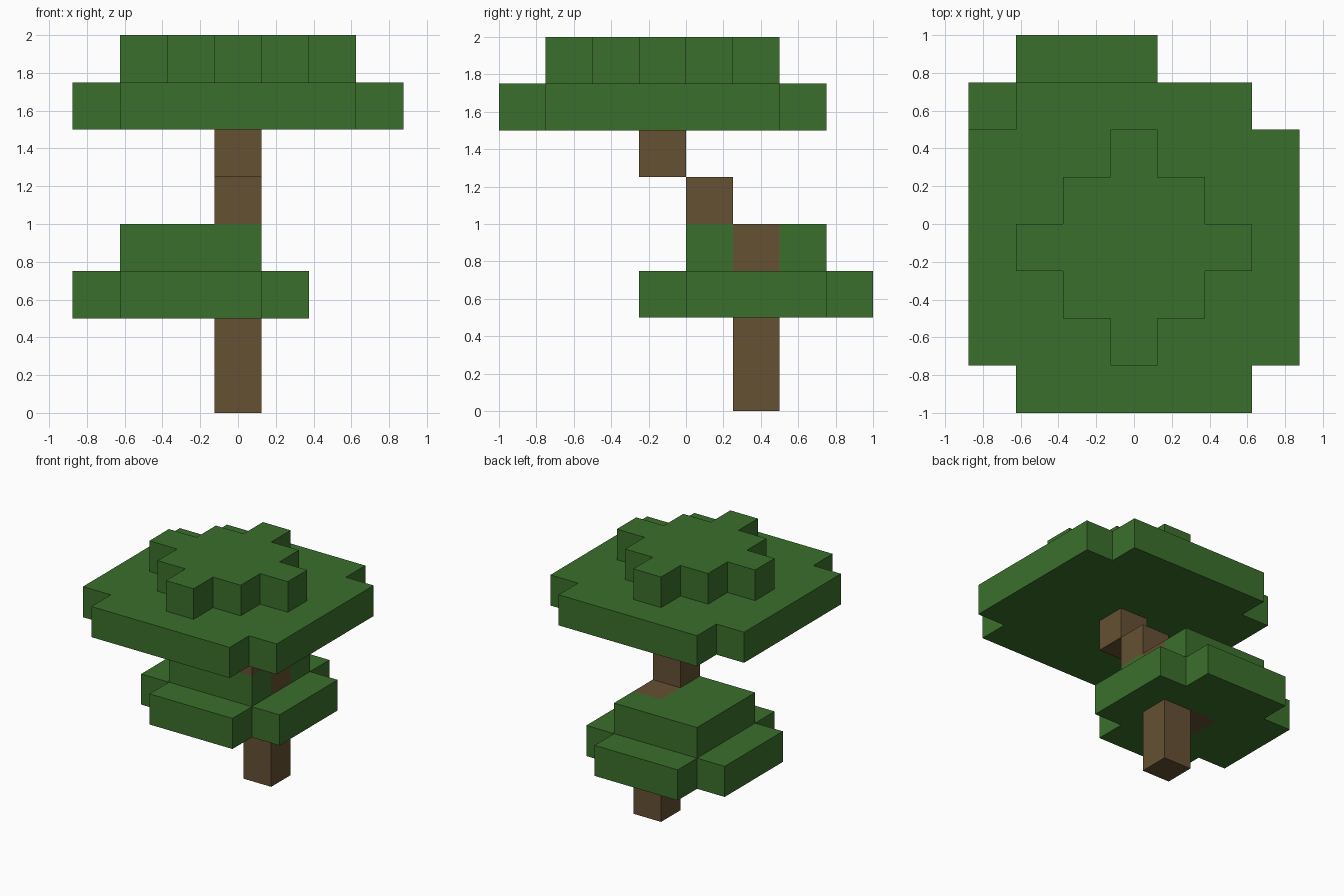
import bpy
import bmesh
from mathutils import Vector

CELL = 0.25

cube = bpy.data.objects.get("Cube")
if cube:
    bpy.data.objects.remove(cube, do_unlink=True)


def make_material(name, colour):
    mat = bpy.data.materials.new(name)
    mat.use_nodes = True
    mat.diffuse_color = colour
    mat.node_tree.nodes["Principled BSDF"].inputs["Base Color"].default_value = colour
    return mat


leaf_green = make_material("leaf green", (0.044, 0.159, 0.025, 1))
bark_brown = make_material("bark brown", (0.130, 0.082, 0.033, 1))


def slab(x_min, x_max, y_min, y_max, level, cut_corners=False):
    """Rectangle of blocks on one level, optionally without its corners."""
    return {(x, y, level)
            for x in range(x_min, x_max + 1) for y in range(y_min, y_max + 1)
            if not (cut_corners and x in (x_min, x_max) and y in (y_min, y_max))}


# Stepped trunk, with one branch block inside the lower leaves
trunk = {(0, 1, 0), (0, 1, 1), (0, 1, 2), (-1, 1, 2), (0, 1, 3), (0, 0, 4), (0, -1, 5)}

# Leaf layers, each leaving room for the trunk
parts = {
    "trunk": (trunk, bark_brown),
    "lower_leaves": (slab(-3, 1, -1, 3, 2, True) - trunk, leaf_green),
    "lower_leaves_cap": (slab(-2, 0, 0, 2, 3) - trunk, leaf_green),
    "upper_leaves": (slab(-3, 3, -4, 2, 6, True), leaf_green),
    "crown": ({(x, y, z) for x, y, z in slab(-2, 2, -3, 1, 7)
               if abs(x) + abs(y + 1) <= 2}, leaf_green),
}
occupied = set().union(*(cells for cells, _ in parts.values()))


def build_part(name, cells, mat):
    """Join blocks into one shell, keeping only faces open to the air."""
    bm = bmesh.new()
    for cell in sorted(cells):
        centre = Vector(cell) + Vector((0, 0.5, 0.5))
        for axis in range(3):
            for sign in (-1, 1):
                normal = Vector((0, 0, 0))
                normal[axis] = sign
                neighbour = tuple(int(c + n) for c, n in zip(cell, normal))
                if neighbour in occupied:
                    continue
                side = Vector((0, 0, 0))
                side[(axis + 1) % 3] = 1
                up = normal.cross(side)
                corners = [(-1, -1), (1, -1), (1, 1), (-1, 1)]
                bm.faces.new([bm.verts.new((centre + (normal + side * a + up * b) / 2) * CELL)
                              for a, b in corners])
    bmesh.ops.remove_doubles(bm, verts=bm.verts[:], dist=0.001)
    bmesh.ops.dissolve_limit(bm, angle_limit=0.01, verts=bm.verts[:], edges=bm.edges[:])
    mesh = bpy.data.meshes.new(name)
    bm.to_mesh(mesh)
    bm.free()
    mesh.materials.append(mat)
    bpy.context.collection.objects.link(bpy.data.objects.new(name, mesh))


for part_name, (part_cells, part_mat) in parts.items():
    build_part(part_name, part_cells, part_mat)
